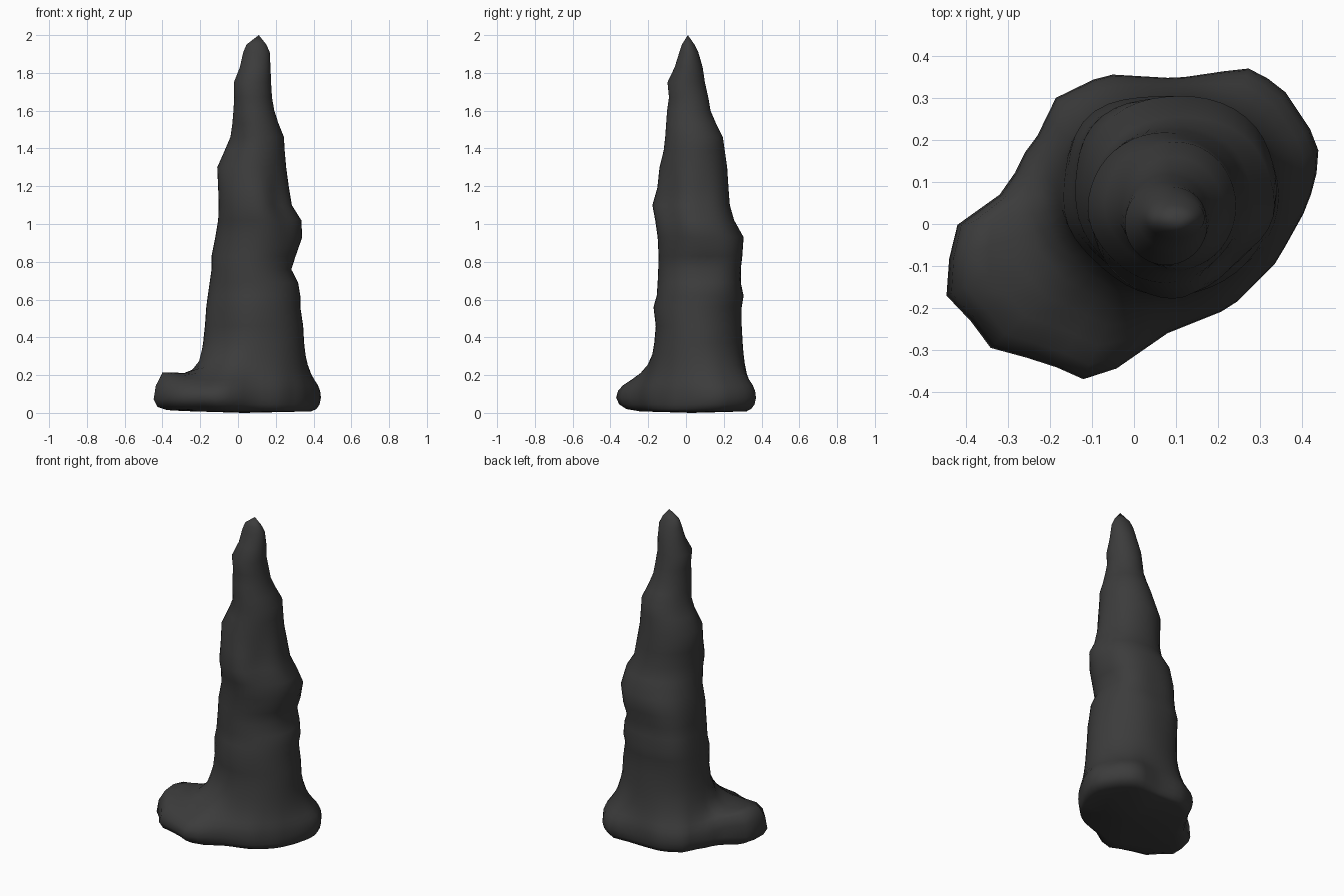
import bpy, bmesh, math
from mathutils import Vector

N = 44
CENTRE = Vector((0.08, 0.07))

# Footprint of the spreading base, seen from above
FOOT = [(0.445, 0.16), (0.42, 0.225), (0.35, 0.33), (0.27, 0.372), (0.10, 0.347),
        (-0.07, 0.357), (-0.187, 0.30), (-0.23, 0.21), (-0.275, 0.15), (-0.29, 0.10),
        (-0.32, 0.07), (-0.42, 0.0), (-0.44, -0.08), (-0.447, -0.175), (-0.38, -0.24),
        (-0.34, -0.297), (-0.21, -0.33), (-0.12, -0.37), (-0.05, -0.35), (0.08, -0.26),
        (0.23, -0.20), (0.34, -0.09), (0.415, 0.045)]

# Column sections: height, x min, x max, y min, y max
COLUMN = [(0.37, -0.185, 0.35, -0.168, 0.30), (0.46, -0.175, 0.345, -0.16, 0.295),
          (0.56, -0.168, 0.33, -0.172, 0.295), (0.62, -0.16, 0.33, -0.155, 0.305),
          (0.69, -0.15, 0.318, -0.15, 0.29), (0.76, -0.14, 0.282, -0.147, 0.29),
          (0.83, -0.14, 0.305, -0.145, 0.298), (0.93, -0.12, 0.34, -0.15, 0.305),
          (1.02, -0.105, 0.335, -0.163, 0.255), (1.10, -0.102, 0.285, -0.178, 0.232),
          (1.19, -0.105, 0.27, -0.152, 0.225), (1.30, -0.11, 0.255, -0.14, 0.218),
          (1.39, -0.07, 0.247, -0.118, 0.205), (1.46, -0.04, 0.243, -0.11, 0.195),
          (1.53, -0.03, 0.215, -0.105, 0.16), (1.60, -0.024, 0.192, -0.10, 0.13),
          (1.67, -0.02, 0.18, -0.09, 0.118), (1.75, -0.022, 0.175, -0.098, 0.10),
          (1.83, 0.01, 0.172, -0.06, 0.088), (1.91, 0.028, 0.168, -0.035, 0.065),
          (1.95, 0.045, 0.15, -0.022, 0.045)]

# Lumps and hollows on the diagonals: direction, height, half height, relative size
LUMPS = [(45, 0.79, 0.12, 0.13), (135, 0.65, 0.3, 0.12), (315, 1.1, 0.16, -0.16),
         (225, 0.45, 0.2, -0.07), (225, 1.4, 0.12, -0.08), (45, 1.12, 0.1, 0.06)]

# Base sections: spread (1 = footprint, 0 = column), height, height on the side lobe
BASE = [(0.45, 0.008, 0.01), (0.76, 0.02, 0.015), (0.93, 0.045, 0.03), (1.0, 0.08, 0.07),
        (0.96, 0.115, 0.15), (0.85, 0.145, 0.215), (0.65, 0.175, 0.215), (0.44, 0.21, 0.21),
        (0.25, 0.255, 0.225), (0.10, 0.31, 0.27)]


def footprint(angle):
    # Where a ray from the column axis crosses the footprint
    d = Vector((math.cos(angle), math.sin(angle)))
    for i, p in enumerate(FOOT):
        a, b = Vector(p) - CENTRE, Vector(FOOT[(i + 1) % len(FOOT)]) - CENTRE
        e = b - a
        det = d.cross(e)
        if abs(det) < 1e-9:
            continue
        t, u = a.cross(e) / det, a.cross(d) / det
        if t > 0 and -1e-6 <= u <= 1 + 1e-6:
            return CENTRE + d * t
    return CENTRE + d * 0.3


def section(z, x0, x1, y0, y1, angle):
    c, s = math.cos(angle), math.sin(angle)
    k = 1
    for direction, height, half, size in LUMPS:
        facing = max(0.0, math.cos(angle - math.radians(direction)))
        k += size * facing ** 2 * math.sin(2 * angle) ** 2 * math.exp(-((z - height) / half) ** 2)
    return Vector(((x0 + x1) / 2 + (x1 - x0) / 2 * c * k,
                   (y0 + y1) / 2 + (y1 - y0) / 2 * s * k))


angles = [2 * math.pi * i / N for i in range(N)]
bm = bmesh.new()
rings = []

# Spreading base with its side lobe
for spread, z, lobe_z in BASE:
    ring = []
    for a in angles:
        p = section(*COLUMN[0], a).lerp(footprint(a), spread)
        lobe = max(0.0, math.cos(a - math.radians(196))) ** 14
        ring.append(bm.verts.new((p.x, p.y, z + (lobe_z - z) * lobe)))
    rings.append(ring)

# Tapering column
for sec in COLUMN:
    rings.append([bm.verts.new((*section(*sec, a), sec[0])) for a in angles])

for low, high in zip(rings, rings[1:]):
    for i in range(N):
        j = (i + 1) % N
        bm.faces.new((low[i], low[j], high[j], high[i]))

# Pointed tip and closed underside
for ring, point in ((rings[-1], (0.11, 0.01, 2.0)), (rings[0], (0.03, 0.03, 0.0))):
    v = bm.verts.new(point)
    for i in range(N):
        bm.faces.new((ring[i], ring[(i + 1) % N], v))
bmesh.ops.recalc_face_normals(bm, faces=bm.faces)
for f in bm.faces:
    f.smooth = True

mesh = bpy.data.meshes.new("stalagmite")
bm.to_mesh(mesh)
bm.free()
rock = bpy.data.materials.new("dark grey rock")
rock.diffuse_color = (0.045, 0.045, 0.045, 1)
mesh.materials.append(rock)
obj = bpy.data.objects.new("stalagmite", mesh)
bpy.context.collection.objects.link(obj)
